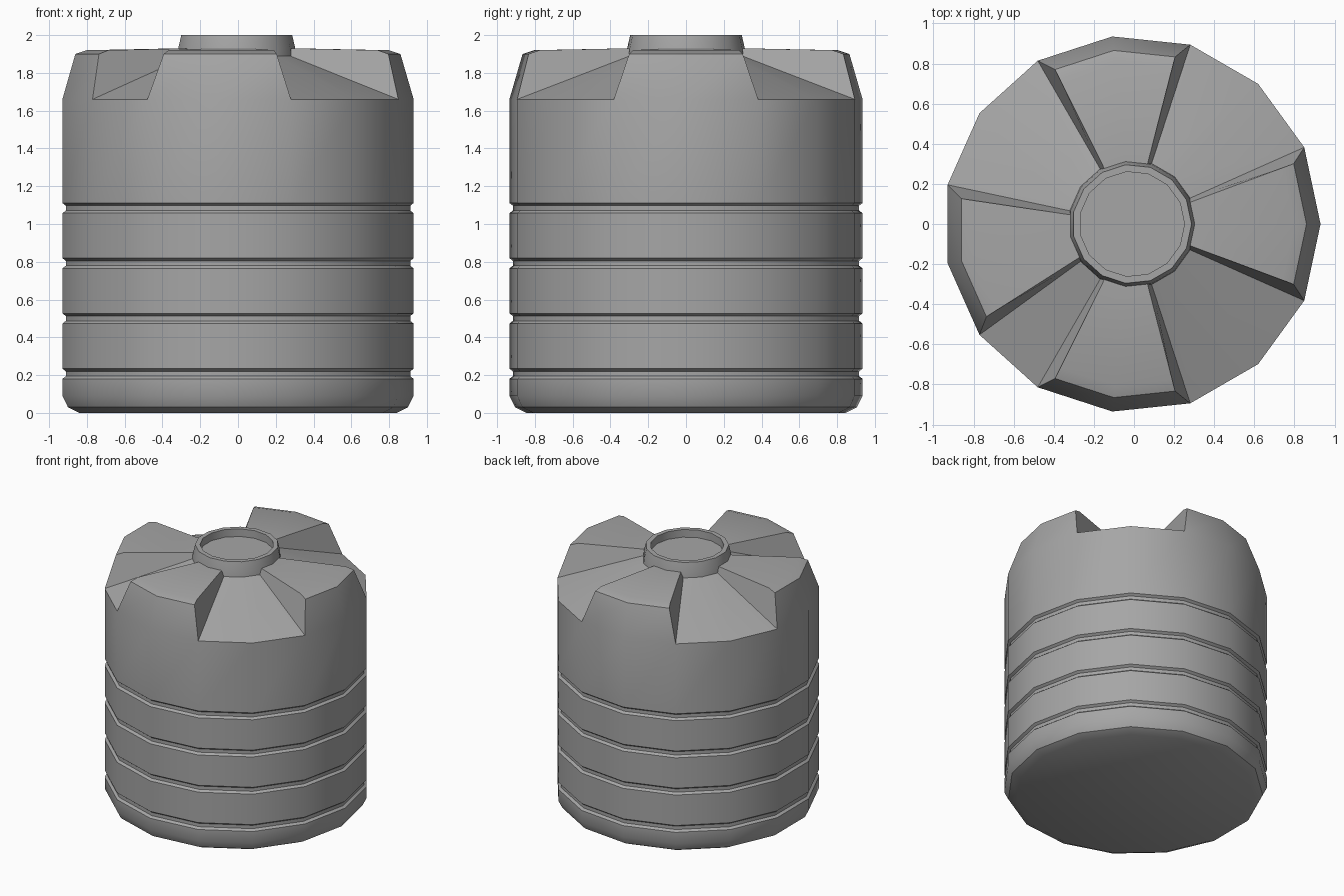
import bpy, bmesh
from math import cos, sin, pi
from mathutils import Vector

cube = bpy.data.objects.get("Cube")
if cube:
    bpy.data.objects.remove(cube, do_unlink=True)

SIDES = 15
CENTRE_X = -0.01
R = 0.94           # tank radius
SHOULDER = 1.66    # height where the wall ends
NECK_R = 0.312

grey = bpy.data.materials.new("grey plastic")
grey.use_nodes = True
colour = (0.38, 0.38, 0.38, 1)
grey.diffuse_color = colour
grey.node_tree.nodes["Principled BSDF"].inputs["Base Color"].default_value = colour


def point(r, z, k):
    a = 2 * pi * k / SIDES
    return Vector((CENTRE_X + r * cos(a), r * sin(a), z))


def add_face(bm, points):
    bm.faces.new([bm.verts.new(p) for p in points])


def lathe(bm, profile):
    for (r0, z0), (r1, z1) in zip(profile, profile[1:]):
        for k in range(SIDES):
            add_face(bm, [point(r0, z0, k), point(r0, z0, k + 1),
                          point(r1, z1, k + 1), point(r1, z1, k)])


def disc(bm, r, z):
    add_face(bm, [point(r, z, k) for k in range(SIDES)])


def finish(bm, name):
    bmesh.ops.remove_doubles(bm, verts=bm.verts, dist=0.0005)
    bmesh.ops.recalc_face_normals(bm, faces=bm.faces)
    mesh = bpy.data.meshes.new(name)
    bm.to_mesh(mesh)
    bm.free()
    mesh.materials.append(grey)
    obj = bpy.data.objects.new(name, mesh)
    bpy.context.collection.objects.link(obj)
    bpy.ops.object.select_all(action='DESELECT')
    obj.select_set(True)
    bpy.context.view_layer.objects.active = obj
    bpy.ops.object.shade_smooth_by_angle()


# Wall profile: rounded foot, four grooves, straight upper wall
profile = [(0.85, 0), (0.91, 0.03), (R, 0.09)]
for z in (0.18, 0.473, 0.765, 1.057):
    profile += [(R, z), (R - 0.018, z + 0.014),
                (R - 0.018, z + 0.04), (R, z + 0.054)]
profile.append((R, SHOULDER))

body = bmesh.new()
lathe(body, profile)
disc(body, *profile[0])

# Raised roof pads, each two sides wide, with inset ends
pad_rings = [(R, SHOULDER), (0.87, 1.90), (0.81, 1.92), (NECK_R, 1.93)]
NECK_LOW = 1.89
INSET = 0.15
pad_starts = (3, 7, 10, 14)
for start in pad_starts:
    rows = []
    for i, (r, z) in enumerate(pad_rings):
        a, b, c = (point(r, z, start + j) for j in range(3))
        if i:
            a, c = a.lerp(b, INSET), c.lerp(b, INSET)
        rows.append((a, b, c))
    for low, high in zip(rows, rows[1:]):
        for j in range(2):
            add_face(body, [low[j], low[j + 1], high[j + 1], high[j]])
    # Steep end walls down to the channels
    for j in (0, 2):
        add_face(body, [row[j] for row in rows] + [point(NECK_R, NECK_LOW, start + j)])

# Sloping channels between the pads
raised = {(s + j) % SIDES for s in pad_starts for j in range(2)}
for k in set(range(SIDES)) - raised:
    add_face(body, [point(R, SHOULDER, k), point(R, SHOULDER, k + 1),
                    point(NECK_R, NECK_LOW, k + 1), point(NECK_R, NECK_LOW, k)])
finish(body, "tank_body")

# Filler neck with a sunken lid
neck = bmesh.new()
lathe(neck, [(0.318, 1.88), (0.313, 1.93), (0.297, 2.0), (0.262, 2.0), (0.262, 1.94)])
disc(neck, 0.262, 1.94)
finish(neck, "filler_neck")
